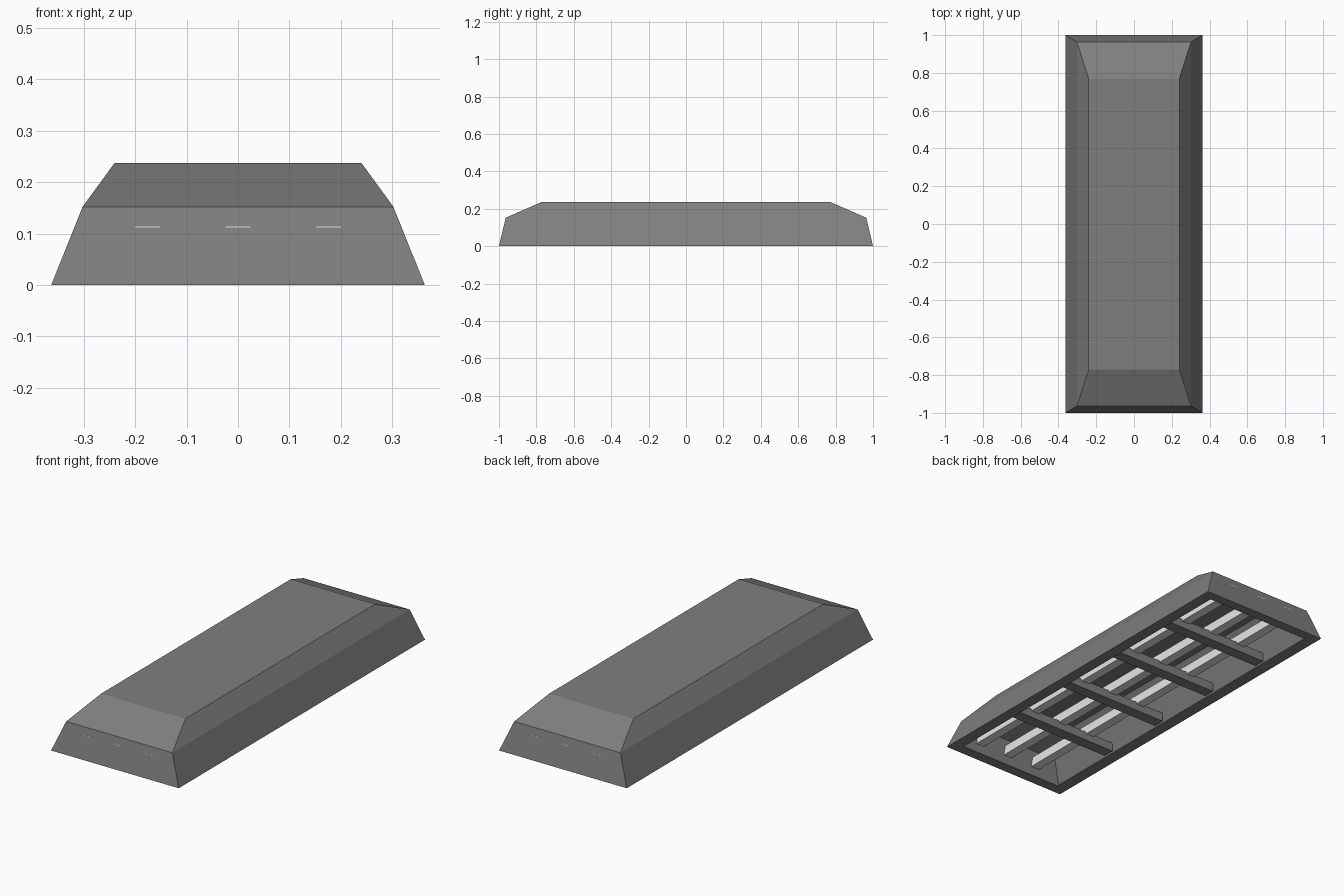
import bpy, bmesh

cube = bpy.data.objects.get("Cube")
if cube:
    bpy.data.objects.remove(cube, do_unlink=True)


def material(name, value):
    m = bpy.data.materials.new(name)
    m.use_nodes = True
    colour = (value, value, value, 1)
    m.diffuse_color = colour
    m.node_tree.nodes["Principled BSDF"].inputs["Base Color"].default_value = colour
    return m


grey = material("housing grey", 0.212)
white = material("tube white", 0.8)


def finish(bm, name, mat):
    bmesh.ops.recalc_face_normals(bm, faces=bm.faces)
    mesh = bpy.data.meshes.new(name)
    bm.to_mesh(mesh)
    bm.free()
    mesh.materials.append(mat)
    ob = bpy.data.objects.new(name, mesh)
    bpy.context.collection.objects.link(ob)
    return ob


def box(name, mat, centre, size):
    bm = bmesh.new()
    bmesh.ops.create_cube(bm, size=1)
    bmesh.ops.scale(bm, vec=size, verts=bm.verts)
    bmesh.ops.translate(bm, vec=centre, verts=bm.verts)
    return finish(bm, name, mat)


# Hollow housing: rectangles lofted down the inside, round the rim flange and up the outside
levels = [(0.231, 0.764, 0.222), (0.289, 0.95, 0.145), (0.345, 0.983, 0.006),
          (0.303, 0.948, 0.006), (0.303, 0.948, 0), (0.363, 1, 0),
          (0.302, 0.964, 0.152), (0.24, 0.77, 0.237)]
bm = bmesh.new()
rings = [[bm.verts.new((sx * x, sy * y, z))
          for sx, sy in ((-1, -1), (1, -1), (1, 1), (-1, 1))]
         for x, y, z in levels]
for low, high in zip(rings, rings[1:]):
    for i in range(4):
        j = (i + 1) % 4
        bm.faces.new((low[i], low[j], high[j], high[i]))
bm.faces.new(rings[0])
bm.faces.new(rings[-1])
finish(bm, "housing", grey)

# Cross bars spanning the opening
for i in range(4):
    box(f"cross_bar_{i + 1}", grey, (0, (i - 1.5) * 0.385, 0.053), (0.64, 0.06, 0.046))

# Light tubes, whose ends just break through the end walls
for name, x in (("right", -0.176), ("middle", 0), ("left", 0.176)):
    box(f"light_tube_{name}", white, (x, 0, 0.09), (0.048, 1.947, 0.048))
